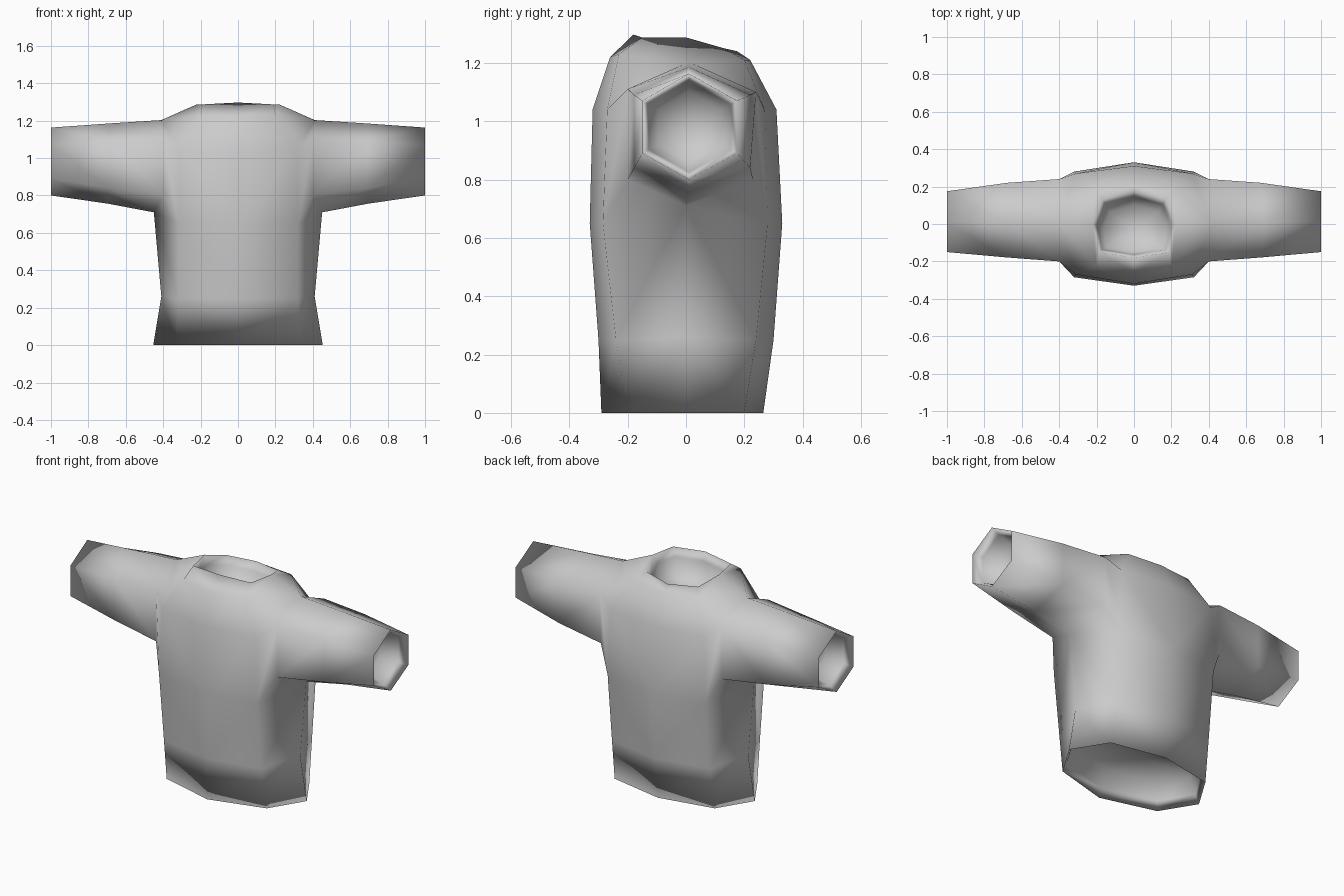
import bpy
import bmesh

cube = bpy.data.objects.get("Cube")
if cube:
    bpy.data.objects.remove(cube, do_unlink=True)

cloth = bpy.data.materials.new("light_grey_cloth")
cloth.use_nodes = True
cloth.diffuse_color = (0.6, 0.6, 0.6, 1)
cloth.node_tree.nodes["Principled BSDF"].inputs["Base Color"].default_value = (0.6, 0.6, 0.6, 1)

# Columns from hem to neck: middle and corner, for front and back
FRONT_MID = [(0, -.29, 0), (0, -.3, .25), (0, -.33, .65), (0, -.32, 1.04), (0, -.26, 1.22), (0, -.18, 1.297)]
FRONT_CORNER = [(.33, -.2, 0), (.32, -.24, .25), (.32, -.285, .65), (.31, -.27, 1.04), (.2, -.23, 1.23), (.19, -.15, 1.287)]
BACK_MID = [(0, .265, 0), (0, .3, .25), (0, .33, .65), (0, .31, 1.04), (0, .22, 1.21), (0, .175, 1.24)]
BACK_CORNER = [(.33, .2, 0), (.32, .24, .25), (.32, .28, .65), (.31, .27, 1.04), (.21, .2, 1.21), (.17, .13, 1.25)]
SIDE = [(.453, 0, 0), (.41, 0, .26)]
NECK_SIDE = (.22, .0, 1.287)

# Sleeve rings: top, back upper, back lower, bottom, front lower, front upper
SLEEVE = [
    [(.41, .01, 1.203), (.4, .24, 1.1), (.4, .23, .8), (.45, 0, .71), (.4, -.2, .8), (.4, -.2, 1.11)],
    [(.69, .01, 1.185), (.68, .22, 1.09), (.68, .22, .84), (.7, .01, .757), (.69, -.178, .84), (.69, -.178, 1.09)],
    [(1, .01, 1.163), (1, .175, 1.07), (1, .175, .89), (1, .01, .8), (1, -.15, .89), (1, -.15, 1.07)],
]


def add_half(bm, sign):
    """One side of the shirt; sign mirrors it in x."""
    def face(*points):
        bm.faces.new([bm.verts.new((sign * x, y, z)) for x, y, z in points])

    top, back_up, back_low, bottom, front_low, front_up = SLEEVE[0]
    for mid, corner, low, up in ((FRONT_MID, FRONT_CORNER, front_low, front_up),
                                 (BACK_MID, BACK_CORNER, back_low, back_up)):
        # Front or back panel
        for i in range(5):
            face(mid[i], corner[i], corner[i + 1], mid[i + 1])
        # Flank below the arm
        side = SIDE + [bottom]
        for i in range(2):
            face(corner[i], side[i], side[i + 1], corner[i + 1])
        # Armhole and shoulder
        face(corner[2], bottom, low)
        face(corner[2], low, up, corner[3])
        face(corner[3], up, top, corner[4])
        face(corner[4], top, NECK_SIDE, corner[5])
    # Sleeve
    for inner, outer in zip(SLEEVE, SLEEVE[1:]):
        for i in range(6):
            j = (i + 1) % 6
            face(inner[i], outer[i], outer[j], inner[j])


bm = bmesh.new()
for sign in (1, -1):
    add_half(bm, sign)
bmesh.ops.remove_doubles(bm, verts=bm.verts, dist=0.001)

# Close the hem, cuffs and neck, then sink each cap to form a lined opening
open_edges = [e for e in bm.edges if e.is_boundary]
caps = bmesh.ops.holes_fill(bm, edges=open_edges, sides=0)["faces"]
bmesh.ops.recalc_face_normals(bm, faces=bm.faces)
for cap in caps:
    for thickness, depth in ((.022, -.05), (.03, -.1)):
        bmesh.ops.inset_individual(bm, faces=[cap], thickness=thickness,
                                   depth=depth, use_even_offset=True)
bmesh.ops.poke(bm, faces=caps)

for f in bm.faces:
    f.smooth = True
mesh = bpy.data.meshes.new("shirt")
bm.to_mesh(mesh)
bm.free()
mesh.materials.append(cloth)
shirt = bpy.data.objects.new("shirt", mesh)
bpy.context.scene.collection.objects.link(shirt)
